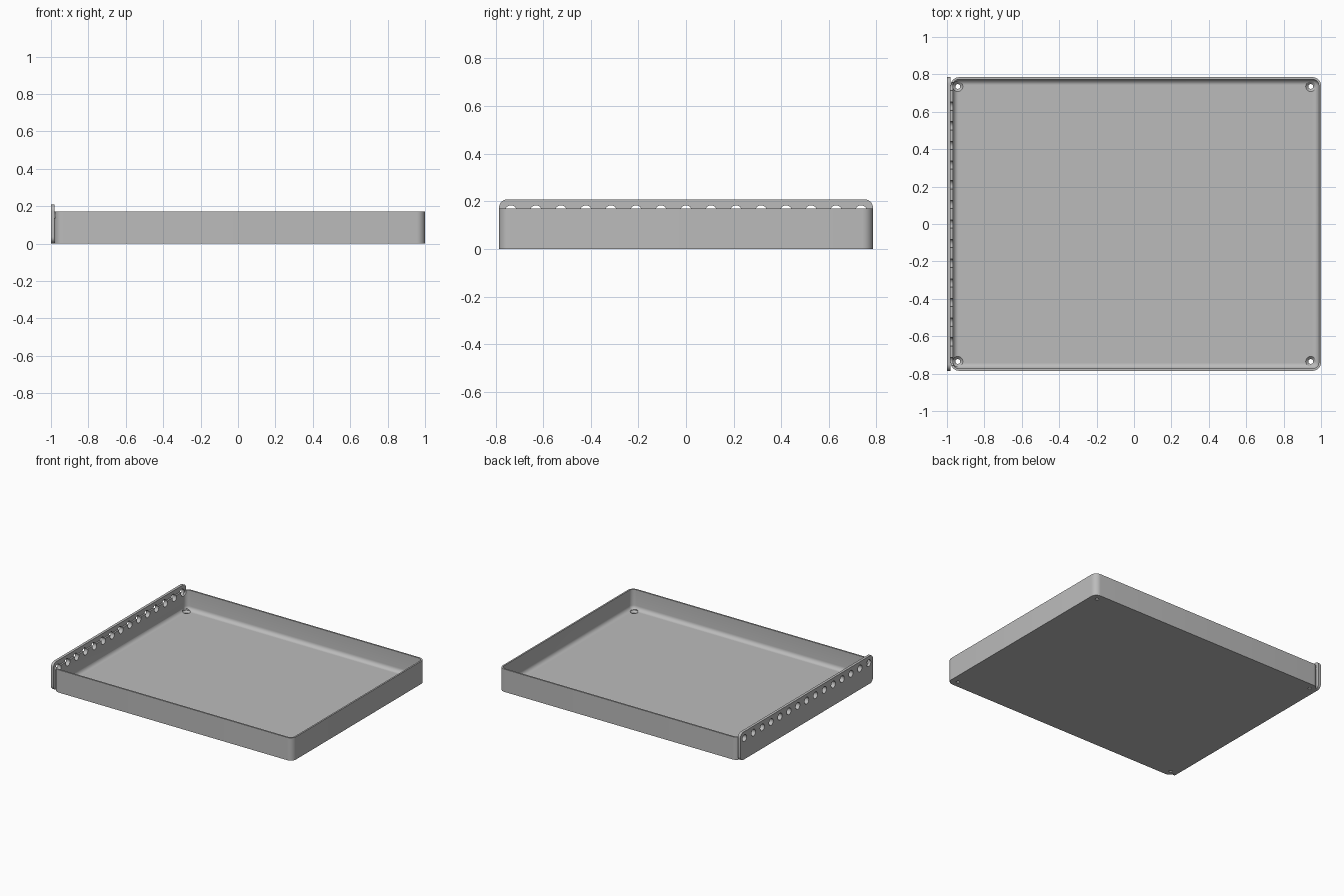
import bpy, bmesh, math
from mathutils import Matrix

if "Cube" in bpy.data.objects:
    bpy.data.objects.remove(bpy.data.objects["Cube"], do_unlink=True)

grey = bpy.data.materials.new("plain grey")
grey.use_nodes = True
GREY = (0.5, 0.5, 0.5, 1)
grey.diffuse_color = GREY
grey.node_tree.nodes["Principled BSDF"].inputs["Base Color"].default_value = GREY


def rounded_rect(w, d, radius, steps=8):
    """Points of a rounded rectangle; w and d are half sizes."""
    pts = []
    for q, (sx, sy) in enumerate([(1, 1), (-1, 1), (-1, -1), (1, -1)]):
        for i in range(steps + 1):
            a = math.pi / 2 * (q + i / steps)
            pts.append((sx * (w - radius) + radius * math.cos(a),
                        sy * (d - radius) + radius * math.sin(a)))
    return pts


def loft(name, rings, matrix=Matrix()):
    """Closed solid through a list of (points, height) rings."""
    bm = bmesh.new()
    loops = [[bm.verts.new((x, y, z)) for x, y in pts] for pts, z in rings]
    n = len(loops[0])
    for a, b in zip(loops, loops[1:]):
        for i in range(n):
            j = (i + 1) % n
            bm.faces.new((a[i], a[j], b[j], b[i]))
    bm.faces.new(loops[0][::-1])
    bm.faces.new(loops[-1])
    bm.transform(matrix)
    bmesh.ops.recalc_face_normals(bm, faces=bm.faces)
    me = bpy.data.meshes.new(name)
    bm.to_mesh(me)
    bm.free()
    me.materials.append(grey)
    ob = bpy.data.objects.new(name, me)
    bpy.context.collection.objects.link(ob)
    return ob


def circle(r, cx=0, cy=0, n=24):
    return [(cx + r * math.cos(2 * math.pi * i / n),
             cy + r * math.sin(2 * math.pi * i / n)) for i in range(n)]


def cut(target, cutters):
    """Subtract cutters from the target, then remove them."""
    bpy.context.view_layer.objects.active = target
    for c in cutters:
        c.hide_render = True
        mod = target.modifiers.new("cut", 'BOOLEAN')
        mod.operation, mod.solver, mod.object = 'DIFFERENCE', 'EXACT', c
        bpy.ops.object.modifier_apply(modifier=mod.name)


# Main sizes
PLATE = 0.02
HALF_W, HALF_D = 1 - PLATE / 2, 0.785
WALL, CORNER, FILLET = 0.012, 0.045, 0.03
FLOOR, RIM, PLATE_TOP = 0.022, 0.17, 0.208


def tray_ring(inset):
    return rounded_rect(HALF_W - inset, HALF_D - inset, CORNER - inset)


# Open tray with filleted inner floor edge
rings = [(tray_ring(0), 0), (tray_ring(0), RIM), (tray_ring(WALL), RIM)]
for i in range(7):
    a = math.pi / 2 * i / 6
    rings.append((tray_ring(WALL + FILLET * (1 - math.cos(a))),
                  FLOOR + FILLET * (1 - math.sin(a))))
tray = loft("tray", rings, Matrix.Translation((PLATE / 2, 0, 0)))

# Upright mounting plate on the right side, standing above the rim
upright = Matrix(((0, 0, 1, 0), (1, 0, 0, 0), (0, 1, 0, PLATE_TOP / 2), (0, 0, 0, 1)))
outline = rounded_rect(HALF_D, PLATE_TOP / 2, 0.035)
plate = loft("mounting_plate", [(outline, -1), (outline, -1 + PLATE)], upright)

# Row of round holes through the plate and the wall behind it
row = []
for i in range(-7, 8):
    hole = circle(0.025, i * 0.105, 0.158 - PLATE_TOP / 2)
    row.append(loft("hole_cutter", [(hole, -1.05), (hole, -0.93)], upright))

# Countersunk screw holes in the floor corners
screws = []
for x in (-0.942, 0.945):
    for y in (-0.735, 0.735):
        profile = [(0.013, -0.02), (0.013, 0.008), (0.027, FLOOR), (0.027, 0.06)]
        screws.append(loft("screw_cutter", [(circle(r, x, y), z) for r, z in profile]))

cut(plate, row)
cut(tray, row + screws)
for c in row + screws:
    bpy.data.objects.remove(c, do_unlink=True)

# Smooth the rounded areas, keep edges crisp
for ob in (tray, plate):
    bpy.ops.object.select_all(action='DESELECT')
    ob.select_set(True)
    bpy.context.view_layer.objects.active = ob
    bpy.ops.object.shade_smooth_by_angle(angle=math.radians(30))
